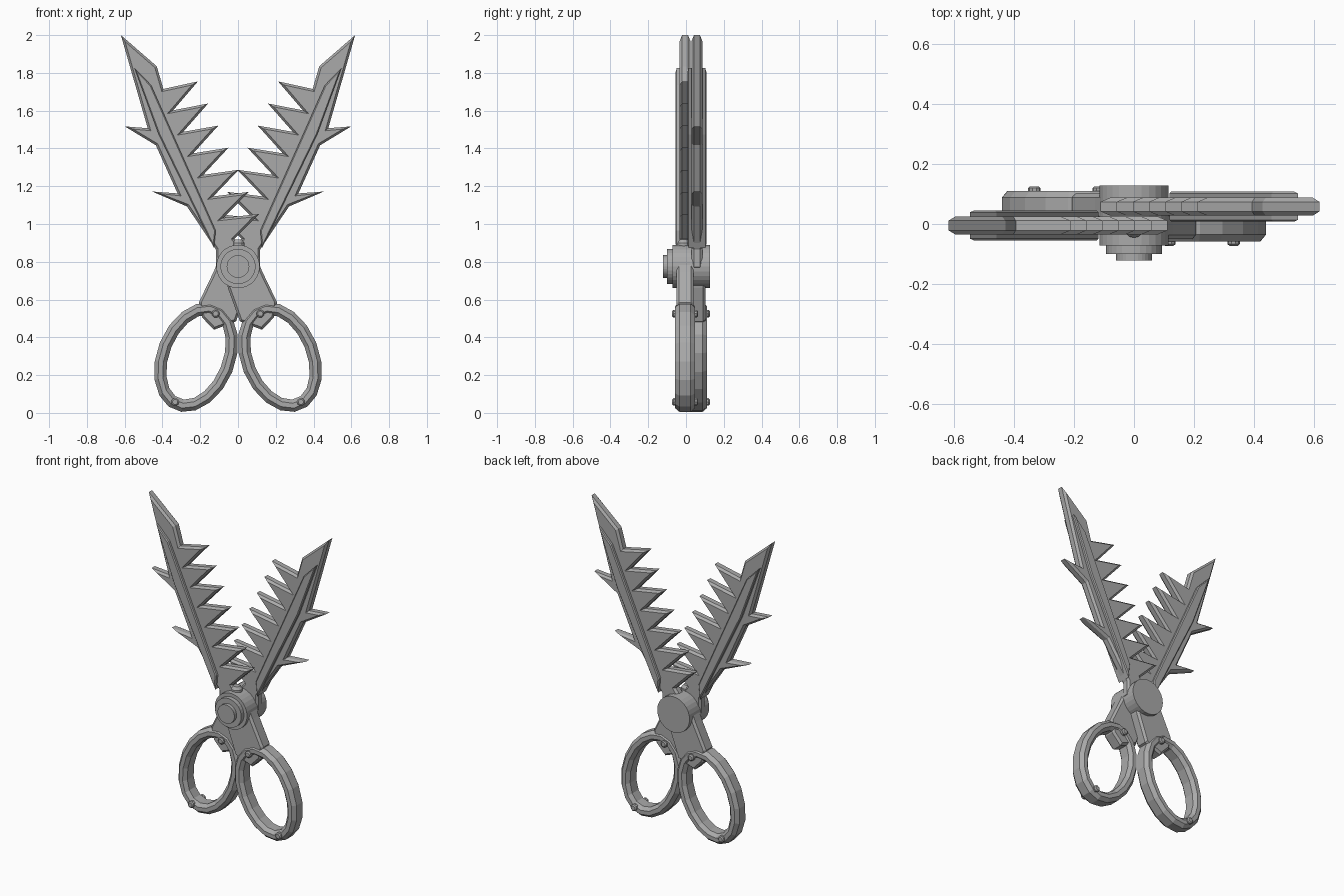
import bpy, bmesh, math
from mathutils import Vector

if "Cube" in bpy.data.objects:
    bpy.data.objects.remove(bpy.data.objects["Cube"])

steel = bpy.data.materials.new("steel_grey")
steel.diffuse_color = (0.40, 0.40, 0.40, 1)
steel.use_nodes = True
steel.node_tree.nodes["Principled BSDF"].inputs["Base Color"].default_value = steel.diffuse_color


def finish(bm, name):
    bmesh.ops.recalc_face_normals(bm, faces=bm.faces)
    me = bpy.data.meshes.new(name)
    bm.to_mesh(me)
    bm.free()
    me.materials.append(steel)
    ob = bpy.data.objects.new(name, me)
    bpy.context.collection.objects.link(ob)
    return ob


def inset(pts, d):
    """Mitred inward offset of a closed outline."""
    n = len(pts)
    area = sum(pts[i].cross(pts[(i + 1) % n]) for i in range(n))
    s = 1 if area > 0 else -1
    out = []
    for i, p in enumerate(pts):
        a = (p - pts[i - 1]).normalized()
        b = (pts[(i + 1) % n] - p).normalized()
        na, nb = Vector((-a.y, a.x)) * s, Vector((-b.y, b.x)) * s
        m = (na + nb).normalized()
        out.append(p + m * (d / max(m.dot(na), 0.25)))
    return out


def skin(bm, loops, closed=False):
    """Bridge a list of equal vertex loops with quads."""
    n = len(loops[0])
    pairs = list(zip(loops, loops[1:] + loops[:1])) if closed else list(zip(loops, loops[1:]))
    for a, b in pairs:
        for i in range(n):
            j = (i + 1) % n
            bm.faces.new((a[i], a[j], b[j], b[i]))


def plate(name, pts, side, yc, half, chamfer, depth):
    """Chamfered flat plate from an x-z outline, side=-1 mirrors it in x."""
    pts = [Vector((x * side, z)) for x, z in pts]
    small = inset(pts, chamfer)
    bm = bmesh.new()
    loops = [[bm.verts.new((p.x, yc + y, p.y)) for p in ring] for ring, y in
             ((small, -half), (pts, depth - half), (pts, half - depth), (small, half))]
    skin(bm, loops)
    bm.faces.new(loops[0])
    bm.faces.new(loops[-1])
    return finish(bm, name)


def lathe(name, centre, profile, sides, axis="y"):
    """Solid of stacked (radius, offset) circles along y or z."""
    bm = bmesh.new()
    loops = []
    for r, o in profile:
        ring = []
        for i in range(sides):
            t = 2 * math.pi * i / sides
            u, v = r * math.cos(t), r * math.sin(t)
            ring.append(bm.verts.new(Vector(centre) + Vector((u, o, v) if axis == "y" else (u, v, o))))
        loops.append(ring)
    skin(bm, loops)
    bm.faces.new(loops[0])
    bm.faces.new(loops[-1])
    return finish(bm, name)


def finger_ring(name, side, yc):
    """Tilted oval grip with a chamfered cross-section."""
    bm = bmesh.new()
    tilt = math.radians(22)
    section = ((0, .03), (.02, .053), (.046, .053), (.066, .032),
               (.066, -.032), (.046, -.053), (.02, -.053), (0, -.03))
    loops = []
    for d, y in section:
        ring = []
        for i in range(18):
            t = 2 * math.pi * i / 18
            u, v = (.207 - d) * math.cos(t), (.302 - d) * math.sin(t)
            x = .222 + u * math.cos(tilt) - v * math.sin(tilt)
            z = .295 + u * math.sin(tilt) + v * math.cos(tilt)
            # lower end leans outward
            ring.append(bm.verts.new((side * x, yc + y, z)))
        loops.append(ring)
    skin(bm, loops, closed=True)
    return finish(bm, name)


# Blade outline: outer edge with two barbs, saw teeth on the inner edge
blade = [(-.62, 2.0), (-.43, 1.835), (-.395, 1.715)]
for k in range(7):
    blade.append((-.212 + .054 * k, 1.755 - .117 * k))
    blade.append((-.343 + .053 * k, 1.602 - .114 * k))
blade[-1] = (-.02, .92)
blade += [(.07, .80), (.0, .70), (-.117, .772), (-.117, .865),
          (-.27, 1.093), (-.455, 1.172), (-.32, 1.162),
          (-.435, 1.417), (-.60, 1.517), (-.478, 1.507)]

# Raised rib along the blade
rib = [(-.548, 1.825), (-.46, 1.735), (-.118, .965), (-.127, .872), (-.42, 1.475)]

# Shank from the pivot down to the opposite grip
shank = [(-.09, .82), (.09, .84), (.13, .745), (.207, .585), (.19, .505),
         (.127, .44), (.01, .485), (-.053, .66)]

for label, side, yc in (("front", 1, -.005), ("back", -1, .058)):
    plate(label + "_blade", blade, side, yc, .03, .012, .014)
    plate(label + "_rib", rib, side, yc, .05, .006, .006)
    plate(label + "_shank", shank, side, yc, .045, .012, .014)
    finger_ring(label + "_finger_ring", side, yc)
    for spot, x, z in (("upper", .118, .525), ("lower", .333, .058)):
        lathe(f"{label}_{spot}_rivet", (side * x, yc, z),
              ((.014, -.068), (.021, -.062), (.021, .062), (.014, .068)), 10)

# Stepped pivot
lathe("pivot_hub", (0, 0, .775),
      ((.115, .128), (.115, -.072), (.093, -.072), (.093, -.1),
       (.06, -.1), (.06, -.122)), 28)
# Small stud on top of the pivot
lathe("pivot_stud", (0, -.012, 0), ((.034, .85), (.034, .9), (.02, .918)), 12, "z")
